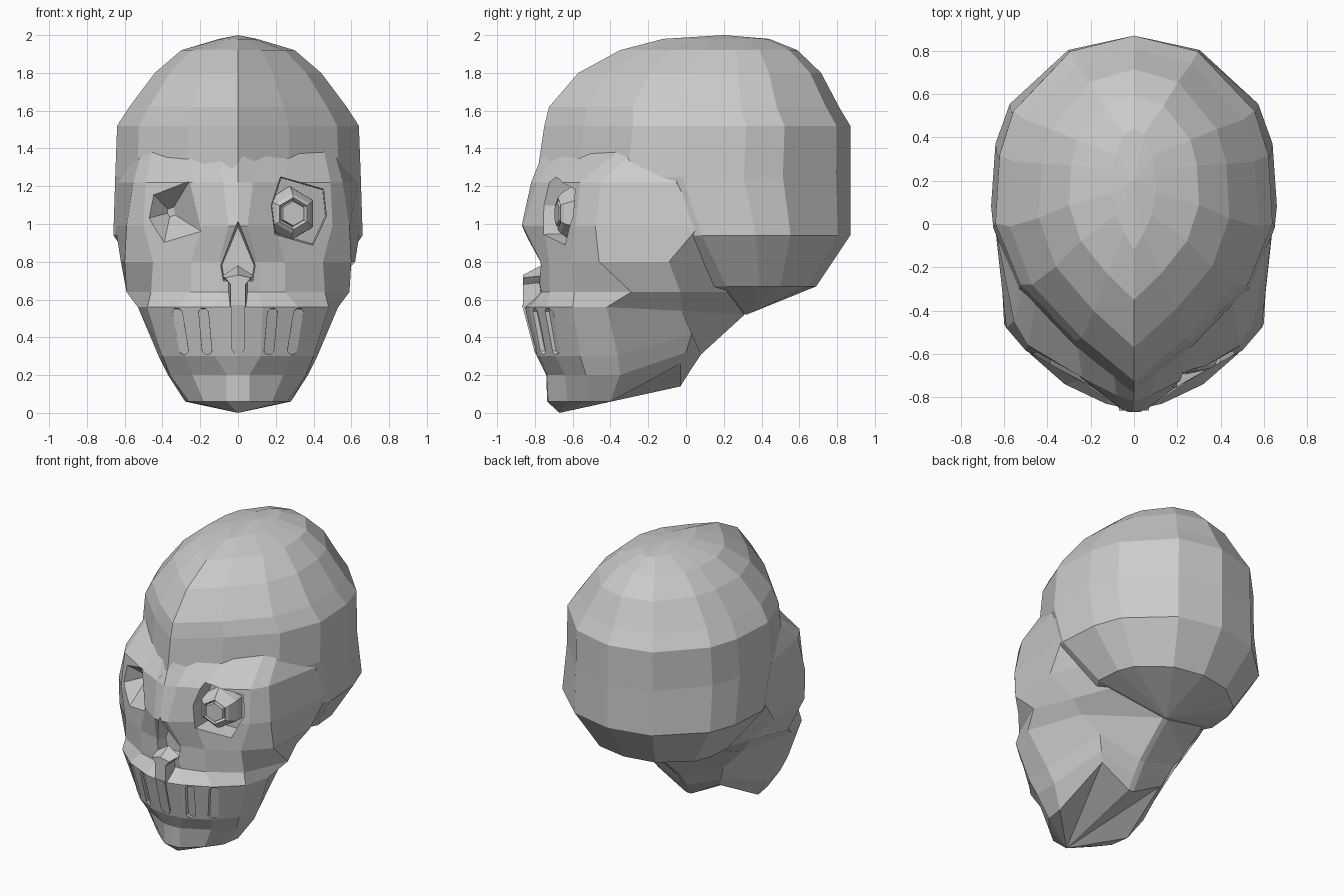
import bpy, bmesh
from math import cos, sin, pi
from mathutils import Vector, Matrix

if "Cube" in bpy.data.objects:
    bpy.data.objects.remove(bpy.data.objects["Cube"])


def loft(name, rings, low=None, high=None):
    """Skin closed rings of 3D points; close ends with a fan point or one polygon."""
    bm = bmesh.new()
    vs = [[bm.verts.new(p) for p in r] for r in rings]
    n = len(rings[0])
    for a, b in zip(vs, vs[1:]):
        for i in range(n):
            j = (i + 1) % n
            bm.faces.new((a[i], a[j], b[j], b[i]))
    for ring, tip in ((vs[0], high), (vs[-1], low)):
        if tip is None:
            bm.faces.new(ring)
        else:
            t = bm.verts.new(tip)
            for i in range(n):
                bm.faces.new((ring[i], ring[(i + 1) % n], t))
    bmesh.ops.recalc_face_normals(bm, faces=bm.faces)
    me = bpy.data.meshes.new(name)
    bm.to_mesh(me)
    bm.free()
    ob = bpy.data.objects.new(name, me)
    bpy.context.collection.objects.link(ob)
    return ob


def boolean(target, other, op):
    m = target.modifiers.new(op, 'BOOLEAN')
    m.operation, m.object, m.solver = op, other, 'EXACT'
    bpy.context.view_layer.objects.active = target
    bpy.ops.object.modifier_apply(modifier=m.name)
    bpy.data.objects.remove(other)


def mirrored(half):
    return half + [(-x, y, z) for x, y, z in reversed(half) if x > 0]


# Cranium: one half outline, scaled to each level (z, half width, front y, back y)
outline = [(0, 1), (.46, .91), (.87, .57), (.97, .32), (1, -.07), (.82, -.42), (.42, -.74), (0, -1)]
levels = [(1.98, .1, -.12, .44), (1.92, .3, -.35, .59), (1.8, .44, -.57, .715), (1.62, .575, -.725, .81),
          (1.52, .64, -.75, .87), (1.25, .65, -.79, .87), (.94, .66, -.6, .87), (.67, .47, -.2, .69)]
rings = []
for z, w, f, b in levels:
    rings.append(mirrored([(u * w, (f + b) / 2 + v * (b - f) / 2, z) for u, v in outline]))
skull = loft("skull", rings, low=(0, .32, .52), high=(0, .2, 2.0))

# Face and jaw: half sections from the brow down to the chin
sections = [
    (1.42, [(0, -.74), (.1, -.64), (.27, -.49), (.45, -.32), (.5, -.24), (.57, 0)]),
    (1.22, [(0, -.82), (.08, -.79), (.24, -.71), (.49, -.56), (.555, -.45), (.635, -.05)]),
    (.99, [(0, -.87), (.05, -.86), (.19, -.755), (.5, -.585), (.59, -.48), (.65, .07)]),
    (.80, [(0, -.80), (.1, -.765), (.25, -.725), (.45, -.61), (.6, -.46), (.62, -.09)]),
    (.64, [(0, -.77), (.1, -.765), (.25, -.72), (.46, -.59), (.59, -.29), (.48, -.03)]),
    (.56, [(0, -.86), (.13, -.83), (.32, -.74), (.48, -.6), (.53, -.42), (.42, -.02)]),
    (.30, [(0, -.79), (.12, -.775), (.28, -.69), (.4, -.56), (.42, -.36), (.31, .03)]),
    (.20, [(0, -.74), (.06, -.735), (.24, -.64), (.36, -.53), (.37, -.35), (.27, .0)]),
    (.06, [(0, -.735), (.06, -.73), (.18, -.63), (.26, -.53), (.28, -.4), (.24, -.03)])]
# Keel under the jaw: section height -> (raised side height, keel y, keel height)
keel = {.56: (.54, .31, .52), .30: (.42, .08, .31), .20: (.32, .02, .22), .06: (.26, -.03, .14)}
rings = []
for z, pts in sections:
    half = [(x, y, z) for x, y in pts]
    x, y, _ = half[-1]
    if z in keel:
        side_z, ky, kz = keel[z]
        half[-1] = (x, y, side_z)
        half.append((.02, ky, kz))
    else:
        half.append((x * .8, y + .25, z))
    rings.append(mirrored(half))
boolean(skull, loft("face", rings, low=(0, -.67, 0)), 'UNION')


# Pockets: an outline seen from the front, pushed along y and narrowed with depth
def pocket(pts, surface, front, depth, scale):
    c = sum((Vector(p) for p in pts), Vector((0, 0))) / len(pts)
    a = [(x, surface(x, z) - front, z) for x, z in pts]
    inner = [c + (Vector(p) - c) * scale for p in pts]
    b = [(p.x, surface(p.x, p.y) + depth, p.y) for p in inner]
    boolean(skull, loft("pocket_cutter", [a, b]), 'DIFFERENCE')


def eye_plane(x, z):
    return -.84 + .5 * abs(x)


pocket([(.22, 1.26), (.46, 1.19), (.475, 1.04), (.4, .88), (.19, .94), (.17, 1.1)], eye_plane, .15, .13, .92)
pocket([(-.22, 1.29), (-.49, 1.2), (-.51, 1.02), (-.4, .86), (-.16, .94)], eye_plane, .05, .15, .12)
pocket([(0, 1.02), (.1, .78), (.085, .69), (-.085, .69), (-.1, .78)], lambda x, z: -.8, .1, .12, .85)


# Tooth gaps: shallow tapered slots following the slant of the mouth
def mouth(x, z):
    x = abs(x)
    y = -.83 + (x - .13) * .47
    return y + (.56 - z) * .25


for s in (-1, 1):
    for x0 in (.185, .325):
        slot = [(-.026, .54), (-.012, .555), (.012, .555), (.026, .54),
                (.026, .325), (.012, .308), (-.012, .308), (-.026, .325)]
        pts = [(s * (x0 * (1 - (.56 - z) * .5) + dx), z) for dx, z in slot]
        pocket(pts, mouth, .06, .022, .97)

# Nasal spine and the middle tooth strip below it
tops = [(0, .78), (.085, .725), (.05, .69), (.05, .57), (-.05, .57), (-.05, .69), (-.085, .725)]
loft("nasal_spine", [[(x * .8, -.862, z - (.05 if z > .75 else .01)) for x, z in tops],
                     [(x, -.77, z) for x, z in tops]])
strip = [(-.035, .57), (.035, .57), (.035, .34), (.02, .315), (-.02, .315), (-.035, .34)]
loft("middle_tooth", [[(x, -.868 + (.57 - z) * .27, z) for x, z in strip],
                      [(x, -.75, z) for x, z in strip]])

# Stepped hexagonal eyeball in the one open socket: (radius, height along its axis)
profile = [(.15, -.08), (.14, -.01), (.105, .045), (.085, .06), (.07, .04), (.065, .065)]
eye = loft("eyeball", [[(r * cos(i * pi / 3 + pi / 6), r * sin(i * pi / 3 + pi / 6), h)
                        for i in range(6)] for r, h in profile])
eye.data.transform(Matrix.Translation((.28, -.62, 1.055)) @
                   Vector((.2, -.95, 0)).to_track_quat('Z', 'Y').to_matrix().to_4x4())
